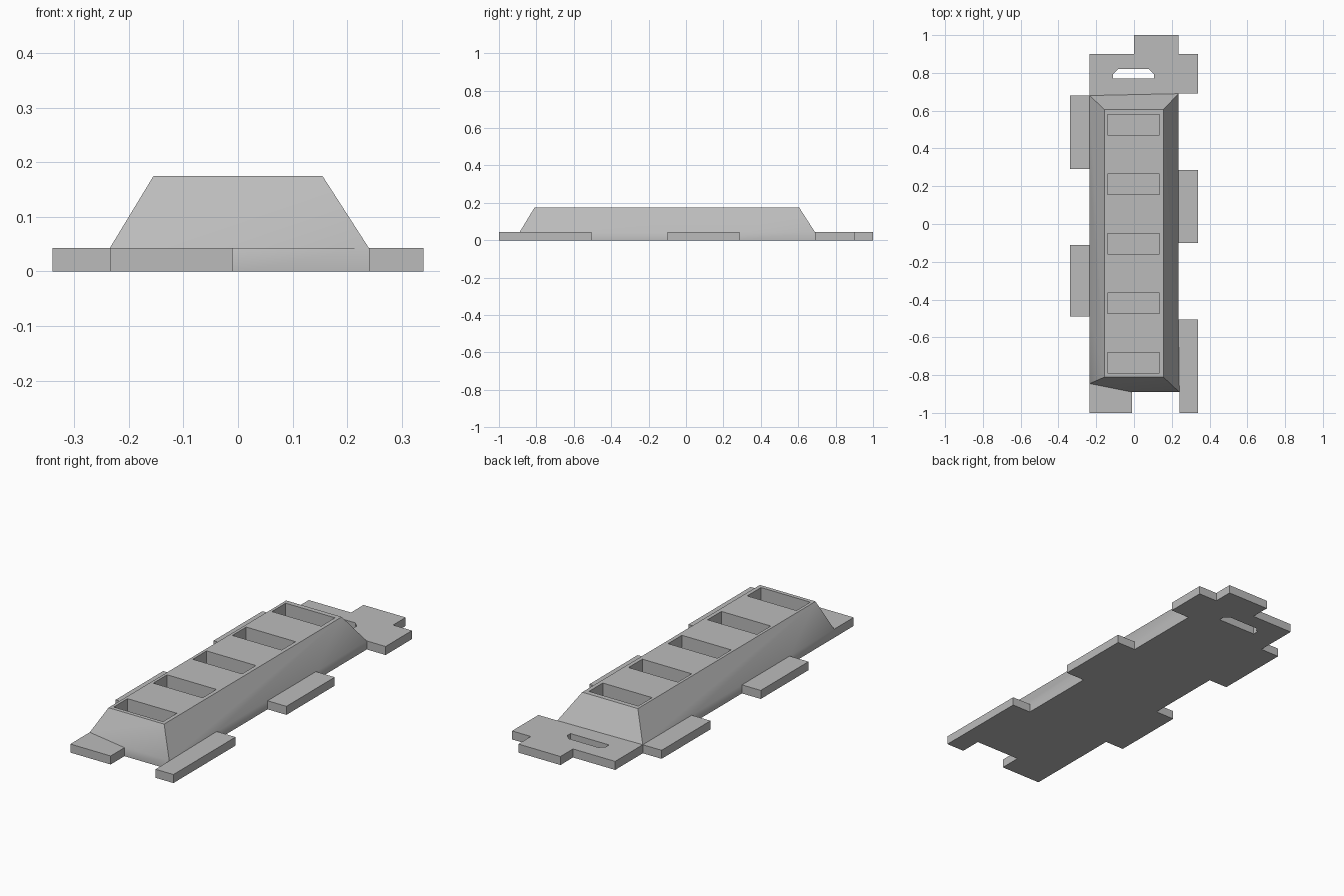
import bpy
import bmesh
import math

if "Cube" in bpy.data.objects:
    bpy.data.objects.remove(bpy.data.objects["Cube"], do_unlink=True)

PLATE, TOP = 0.043, 0.175

grey = bpy.data.materials.new("plain_grey")
grey.use_nodes = True
colour = (0.5, 0.5, 0.5, 1)
grey.diffuse_color = colour
grey.node_tree.nodes["Principled BSDF"].inputs["Base Color"].default_value = colour


def make_object(name, bm):
    bmesh.ops.remove_doubles(bm, verts=bm.verts, dist=0.0001)
    bmesh.ops.recalc_face_normals(bm, faces=bm.faces)
    mesh = bpy.data.meshes.new(name)
    bm.to_mesh(mesh)
    bm.free()
    mesh.materials.append(grey)
    obj = bpy.data.objects.new(name, mesh)
    bpy.context.collection.objects.link(obj)
    return obj


def add_face(bm, points):
    bm.faces.new([bm.verts.new(p) for p in points])


def at(points, z):
    return [(x, y, z) for x, y in points]


def prism(bm, outline, z0, z1):
    add_face(bm, at(outline, z0))
    add_face(bm, at(outline, z1))
    for a, b in zip(outline, outline[1:] + outline[:1]):
        add_face(bm, at([a, b], z0) + at([b, a], z1))


# Footprint, counter-clockwise: point, roof corner above it (or None),
# and the outer points of a tab that starts there
L, R, E = -0.235, 0.235, 0.34
footprint = [
    ((L, -0.845), (-0.155, -0.81), [(L, -1), (-0.01, -1)]),
    ((-0.01, -0.89), None, []),
    ((0.24, -0.89), (0.155, -0.81), [(0.24, -1), (E, -1), (E, -0.505)]),
    ((R, -0.505), None, []),
    ((R, -0.10), None, [(E, -0.10), (E, 0.285)]),
    ((R, 0.285), None, []),
    ((R, 0.69), (0.155, 0.605), [(E, 0.69), (E, 0.9), (R, 0.9), (R, 1),
                                 (0, 1), (0, 0.9), (L, 0.9)]),
    ((L, 0.68), (-0.155, 0.605), [(-E, 0.68), (-E, 0.29)]),
    ((L, 0.29), None, []),
    ((L, -0.11), None, [(-E, -0.11), (-E, -0.49)]),
    ((L, -0.49), None, []),
]

# Plate: underside, edge walls and tab tops
bm = bmesh.new()
count = len(footprint)
outline = []
for i, (point, corner, tab) in enumerate(footprint):
    outline += [point] + tab
    if tab:
        add_face(bm, at([point] + tab + [footprint[(i + 1) % count][0]], PLATE))
add_face(bm, at(outline, 0))
for a, b in zip(outline, outline[1:] + outline[:1]):
    add_face(bm, at([a, b], 0) + at([b, a], PLATE))

# Raised body: four sloping sides and the roof
corners = [i for i in range(count) if footprint[i][1]]
for a, b in zip(corners, corners[1:] + [count]):
    foot = [footprint[i % count][0] for i in range(a, b + 1)]
    add_face(bm, at(foot, PLATE) + at([footprint[b % count][1], footprint[a][1]], TOP))
add_face(bm, at([footprint[i][1] for i in corners], TOP))
body = make_object("tabbed_body", bm)

# Cutter: five roof pockets and the slot through the end plate
bm = bmesh.new()
for i in range(5):
    y = 0.525 - i * 0.315
    prism(bm, [(-0.14, y - 0.055), (0.135, y - 0.055),
               (0.135, y + 0.055), (-0.14, y + 0.055)], PLATE, TOP + 0.1)
prism(bm, [(-0.11, 0.77), (0.105, 0.77), (0.105, 0.795),
           (0.08, 0.82), (-0.085, 0.82), (-0.11, 0.795)], -0.1, 0.1)
cutter = make_object("pocket_cutter", bm)
cutter.hide_render = True

bpy.ops.object.select_all(action="DESELECT")
bpy.context.view_layer.objects.active = body
body.select_set(True)
cut = body.modifiers.new("pockets", "BOOLEAN")
cut.operation = "DIFFERENCE"
cut.solver = "EXACT"
cut.object = cutter
bpy.ops.object.modifier_apply(modifier=cut.name)
bpy.data.objects.remove(cutter, do_unlink=True)
bpy.ops.object.shade_smooth_by_angle(angle=math.radians(40))
